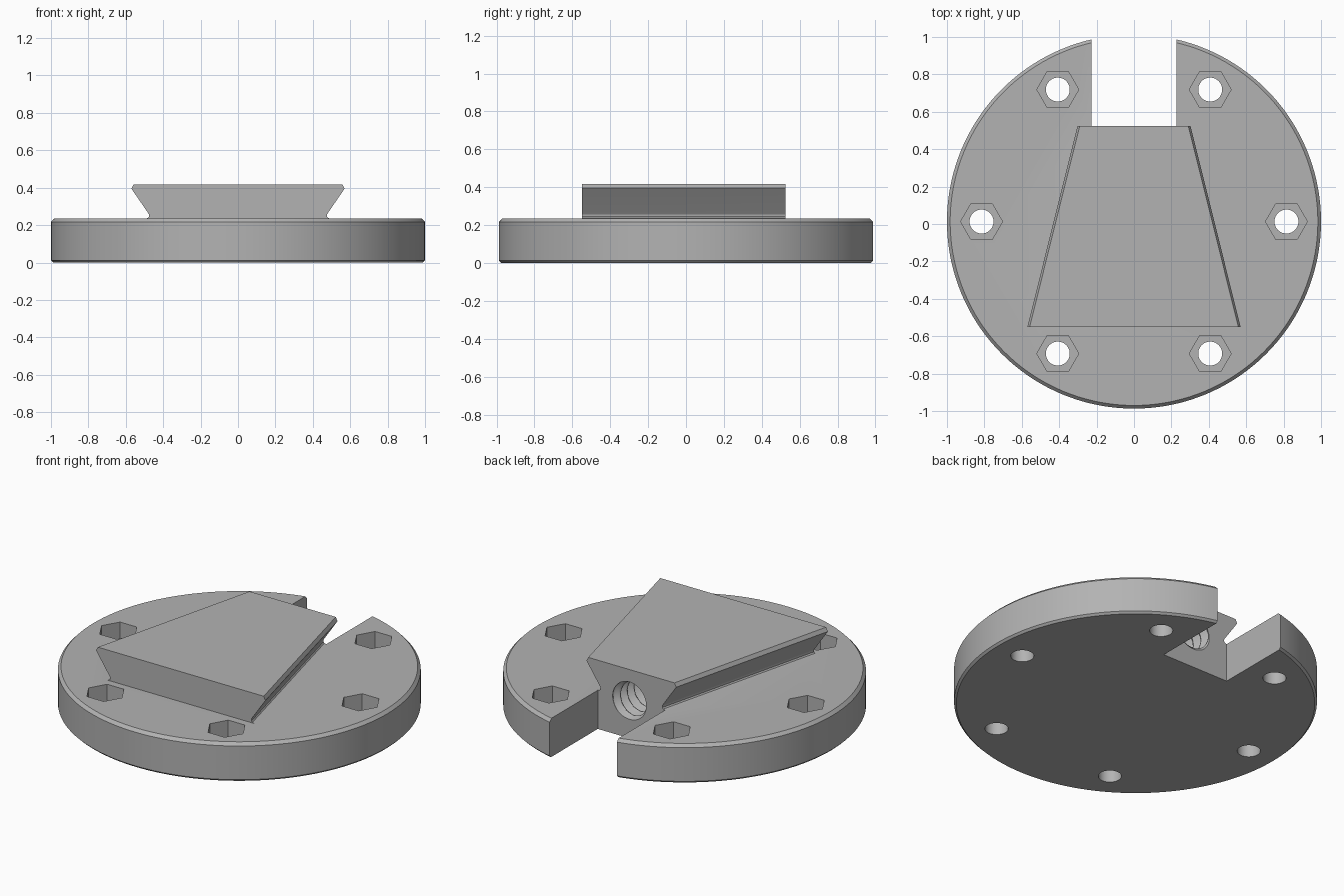
import bpy, bmesh, math
from math import cos, sin, pi, tau

if "Cube" in bpy.data.objects:
    bpy.data.objects.remove(bpy.data.objects["Cube"])

CY = 0.013          # plate centre in y
TOP = 0.235         # plate thickness
BACK = 0.525        # rear face of the dovetail and end of the slot
FRONT = -0.55

steel = bpy.data.materials.new("grey_steel")
steel.use_nodes = True
grey = (0.45, 0.45, 0.45, 1)
steel.diffuse_color = grey
steel.node_tree.nodes["Principled BSDF"].inputs["Base Color"].default_value = grey


def loft(name, rings):
    """Closed solid through a row of equal-length point rings."""
    bm = bmesh.new()
    loops = [[bm.verts.new(p) for p in ring] for ring in rings]
    for a, b in zip(loops, loops[1:]):
        for i in range(len(a)):
            j = (i + 1) % len(a)
            bm.faces.new((a[i], a[j], b[j], b[i]))
    bm.faces.new(loops[0])
    bm.faces.new(loops[-1])
    bmesh.ops.recalc_face_normals(bm, faces=bm.faces)
    mesh = bpy.data.meshes.new(name)
    bm.to_mesh(mesh)
    bm.free()
    mesh.materials.append(steel)
    obj = bpy.data.objects.new(name, mesh)
    bpy.context.collection.objects.link(obj)
    return obj


def turned(name, profile, x, y, sides):
    """Upright solid of revolution from (radius, z) pairs."""
    return loft(name, [[(x + r * cos(tau * i / sides), y + r * sin(tau * i / sides), z)
                        for i in range(sides)] for r, z in profile])


def combine(body, tool, operation):
    """Apply a boolean and discard the tool."""
    mod = body.modifiers.new("boolean", "BOOLEAN")
    mod.operation, mod.solver, mod.object = operation, "EXACT", tool
    bpy.context.view_layer.objects.active = body
    bpy.ops.object.modifier_apply(modifier=mod.name)
    bpy.data.objects.remove(tool)


# Round plate with chamfered rims
plate = turned("mounting_plate", [(0.988, 0), (1, 0.012), (1, TOP - 0.018), (0.983, TOP)],
               0, CY, 144)

# Open slot at the back
slot = loft("slot_cutter", [[(-0.226, BACK, z), (0.226, BACK, z), (0.226, 1.2, z), (-0.226, 1.2, z)]
                            for z in (-0.1, 0.5)])
combine(plate, slot, "DIFFERENCE")

# Tapered dovetail: side profile as (offset from the half width, z)
side = [(-0.075, 0.1), (-0.075, TOP), (-0.088, 0.238), (-0.094, 0.246), (-0.094, 0.257),
        (-0.088, 0.267), (0, 0.395), (-0.012, 0.418)]


def dovetail_ring(y, half):
    right = [(half + d, y, z) for d, z in side]
    return right + [(-x, y, z) for x, y, z in reversed(right)]


dovetail = loft("dovetail", [dovetail_ring(FRONT, 0.57), dovetail_ring(BACK, 0.302)])
combine(plate, dovetail, "UNION")

# Six bolt holes with hexagonal pockets
for i in range(6):
    x, y = 0.815 * cos(i * pi / 3), CY + 0.815 * sin(i * pi / 3)
    combine(plate, turned("bolt_cutter", [(0.064, -0.1), (0.064, 0.3)], x, y, 40), "DIFFERENCE")
    combine(plate, turned("hex_cutter", [(0.112, 0.115), (0.112, 0.3)], x, y, 6), "DIFFERENCE")

# Threaded bore running forward from the rear face
PITCH, STEPS, SEGS = 0.065, 12, 36


def thread_ring(y):
    ring = []
    for i in range(SEGS):
        a = tau * i / SEGS
        wave = abs(2 * ((y / PITCH + i / SEGS) % 1) - 1)
        r = 0.098 + 0.03 * min(max(wave * 1.3 - 0.15, 0), 1)
        ring.append((r * cos(a), y, 0.235 + r * sin(a)))
    return ring


bore = loft("thread_cutter", [thread_ring(BACK + 0.02 - k * PITCH / STEPS) for k in range(9 * STEPS)])
combine(plate, bore, "DIFFERENCE")

# Smooth the round walls, keep the machined edges crisp
bpy.ops.object.select_all(action="DESELECT")
plate.select_set(True)
bpy.context.view_layer.objects.active = plate
bpy.ops.object.shade_smooth_by_angle(angle=math.radians(25))
